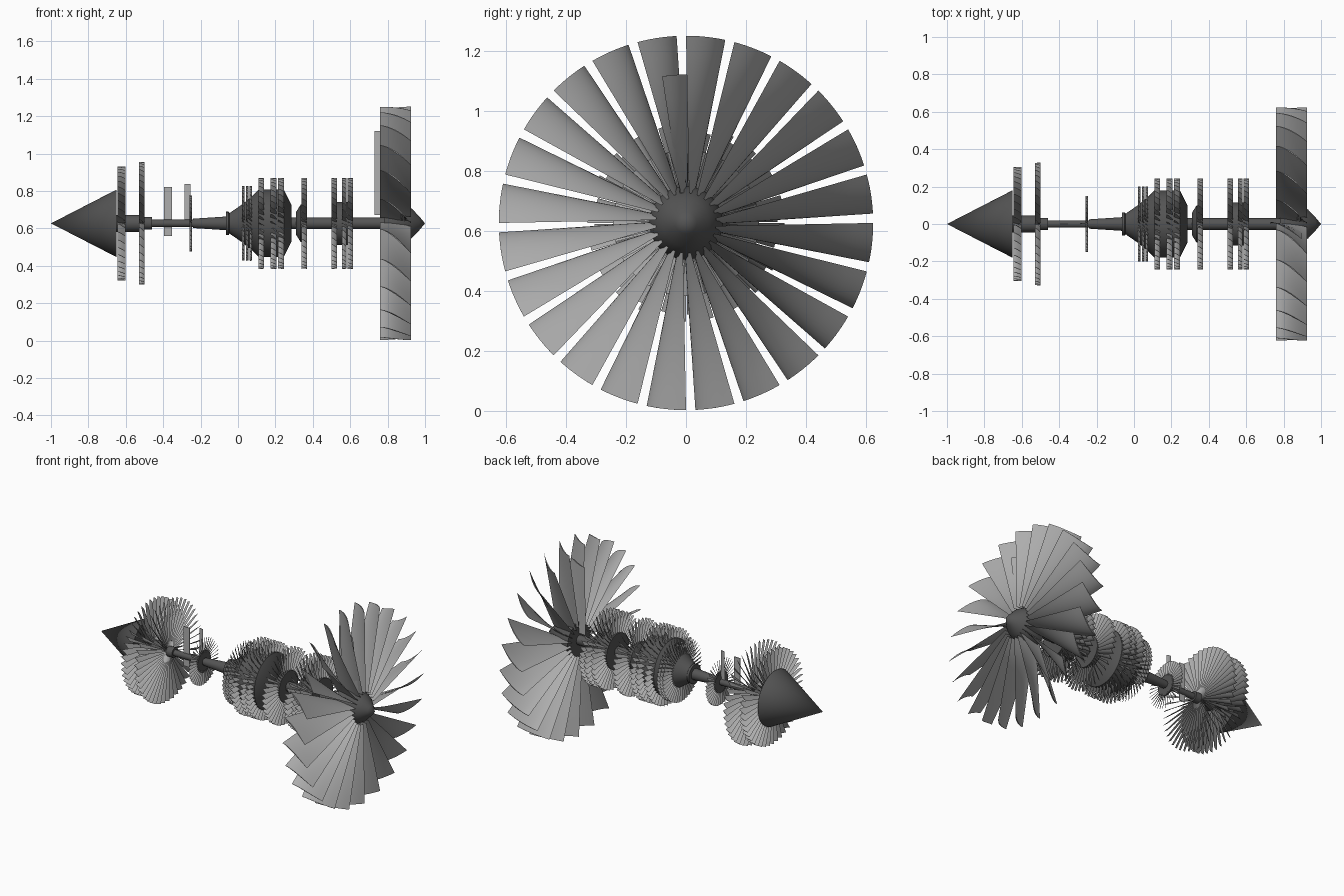
import bpy, bmesh, math

if "Cube" in bpy.data.objects:
    bpy.data.objects.remove(bpy.data.objects["Cube"])

CZ = 0.627   # height of the rotor axis


def material(name, g):
    m = bpy.data.materials.new(name)
    m.diffuse_color = (g, g, g, 1)
    m.use_nodes = True
    m.node_tree.nodes["Principled BSDF"].inputs["Base Color"].default_value = m.diffuse_color
    return m


DARK = material("dark_metal", 0.09)
LIGHT = material("blade_metal", 0.42)


def finish(bm, name, mat):
    bmesh.ops.remove_doubles(bm, verts=bm.verts, dist=1e-6)
    bmesh.ops.recalc_face_normals(bm, faces=bm.faces)
    me = bpy.data.meshes.new(name)
    bm.to_mesh(me)
    bm.free()
    ob = bpy.data.objects.new(name, me)
    bpy.context.collection.objects.link(ob)
    me.materials.append(mat)
    bpy.ops.object.select_all(action='DESELECT')
    ob.select_set(True)
    bpy.context.view_layer.objects.active = ob
    bpy.ops.object.shade_smooth_by_angle(angle=math.radians(35))
    return ob


def polar(x, r, a):
    return (x, r * math.sin(a), CZ + r * math.cos(a))


def lathe(name, profile, n=64):
    """Turn (x, radius) points round the engine axis."""
    bm = bmesh.new()
    rings = []
    for x, r in profile:
        if r == 0:
            rings.append([bm.verts.new((x, 0, CZ))] * n)
        else:
            rings.append([bm.verts.new(polar(x, r, 2 * math.pi * i / n)) for i in range(n)])
    for a, b in zip(rings, rings[1:]):
        for i in range(n):
            j = (i + 1) % n
            quad = list(dict.fromkeys([a[i], a[j], b[j], b[i]]))
            if len(quad) > 2:
                bm.faces.new(quad)
    return finish(bm, name, DARK)


def blades(name, x0, x1, r0, r1, n, root, tip, thick, rows=2, cols=4, start=0.0):
    """Ring of twisted, cambered blades; root and tip are (leading, trailing) tangential offsets."""
    bm = bmesh.new()
    for b in range(n):
        base = start + 2 * math.pi * b / n
        loops = []
        for k in range(rows + 1):
            u = k / rows
            r = r0 + (r1 - r0) * u
            lead = root[0] + (tip[0] - root[0]) * u
            trail = root[1] + (tip[1] - root[1]) * u
            loop = []
            for side in (1, -1):
                ts = range(cols + 1) if side == 1 else range(cols - 1, 0, -1)
                for i in ts:
                    t = i / cols
                    off = lead + (trail - lead) * (1 - (1 - t) ** 1.5)
                    off += side * thick * math.sin(math.pi * t) / 2
                    loop.append(bm.verts.new(polar(x1 + (x0 - x1) * t, r, base + off / r)))
            loops.append(loop)
        m = len(loops[0])
        for a, c in zip(loops, loops[1:]):
            for i in range(m):
                j = (i + 1) % m
                bm.faces.new((a[i], a[j], c[j], c[i]))
        bm.faces.new(loops[0])
        bm.faces.new(loops[-1])
    return finish(bm, name, LIGHT)


# spinner and main shaft
lathe("spinner", [(1.0, 0), (0.97, 0.036), (0.93, 0.078), (0.87, 0.112), (0.82, 0.122),
                  (0.78, 0.122), (0.78, 0)])
lathe("front_shaft", [(0.8, 0), (0.8, 0.031), (0.27, 0.031), (0.27, 0)], 32)
lathe("rear_shaft", [(-0.04, 0), (-0.04, 0.038), (-0.24, 0.025), (-0.24, 0.02), (-0.46, 0.02),
                     (-0.46, 0.033), (-0.51, 0.033), (-0.51, 0.045), (-0.66, 0.045), (-0.66, 0)], 32)

# compressor hubs
lathe("booster_hub", [(0.615, 0), (0.615, 0.115), (0.5, 0.115), (0.5, 0)])
lathe("middle_hub", [(0.37, 0), (0.37, 0.1), (0.335, 0.1), (0.31, 0.06), (0.31, 0)])
lathe("core_drum", [(0.285, 0), (0.285, 0.1), (0.245, 0.18), (0.11, 0.18), (0.075, 0.145),
                    (0.02, 0.1), (-0.045, 0.055), (-0.05, 0.062), (-0.065, 0.062), (-0.065, 0)])

# tail cone and small turbine hub
lathe("tail_cone", [(-1.0, 0), (-0.65, 0.18), (-0.65, 0)])
lathe("small_turbine_hub", [(-0.247, 0), (-0.247, 0.07), (-0.258, 0.07), (-0.258, 0)], 48)

# main fan
blades("fan_blades", 0.76, 0.925, 0.1, 0.624, 24, (0.01, 0.03), (0.0, 0.132), 0.008, 8, 8)

# compressor stages: x start, x end, root radius, tip radius, count
stages = [(0.022, 0.036, 0.1, 0.2, 44), (0.042, 0.056, 0.12, 0.2, 44), (0.062, 0.076, 0.13, 0.2, 44),
          (0.11, 0.14, 0.17, 0.243, 40), (0.175, 0.205, 0.17, 0.243, 40), (0.215, 0.245, 0.17, 0.243, 40),
          (0.34, 0.37, 0.09, 0.243, 40), (0.5, 0.53, 0.105, 0.243, 40),
          (0.555, 0.58, 0.105, 0.243, 40), (0.585, 0.615, 0.105, 0.243, 40)]
for i, (a, b, r0, r1, n) in enumerate(stages):
    blades(f"compressor_blades_{i + 1}", a, b, r0, r1, n, (0, 0.009), (0, 0.022), 0.003, start=0.03 * i)

# turbine stages
blades("small_turbine_blades", -0.259, -0.246, 0.06, 0.15, 36, (0, 0.007), (0, 0.016), 0.002)
blades("turbine_blades_front", -0.53, -0.5, 0.03, 0.328, 44, (0, 0.003), (0, 0.025), 0.003)
blades("turbine_blades_rear", -0.645, -0.602, 0.04, 0.305, 44, (0, 0.003), (0, 0.025), 0.003, start=0.05)

# loose single blades
blades("loose_fan_blade", 0.73, 0.895, 0.045, 0.495, 1, (-0.012, 0.004), (-0.08, 0.012), 0.006, 6, 6)
blades("loose_turbine_blade", -0.285, -0.255, 0.005, 0.21, 1, (0, 0.0005), (0, 0.006), 0.003)
bm = bmesh.new()
bmesh.ops.create_cube(bm, size=1)
for v in bm.verts:
    v.co = (v.co.x * 0.042 - 0.375, v.co.y * 0.005, v.co.z * 0.26 + 0.69)
finish(bm, "loose_flat_blade", LIGHT)
